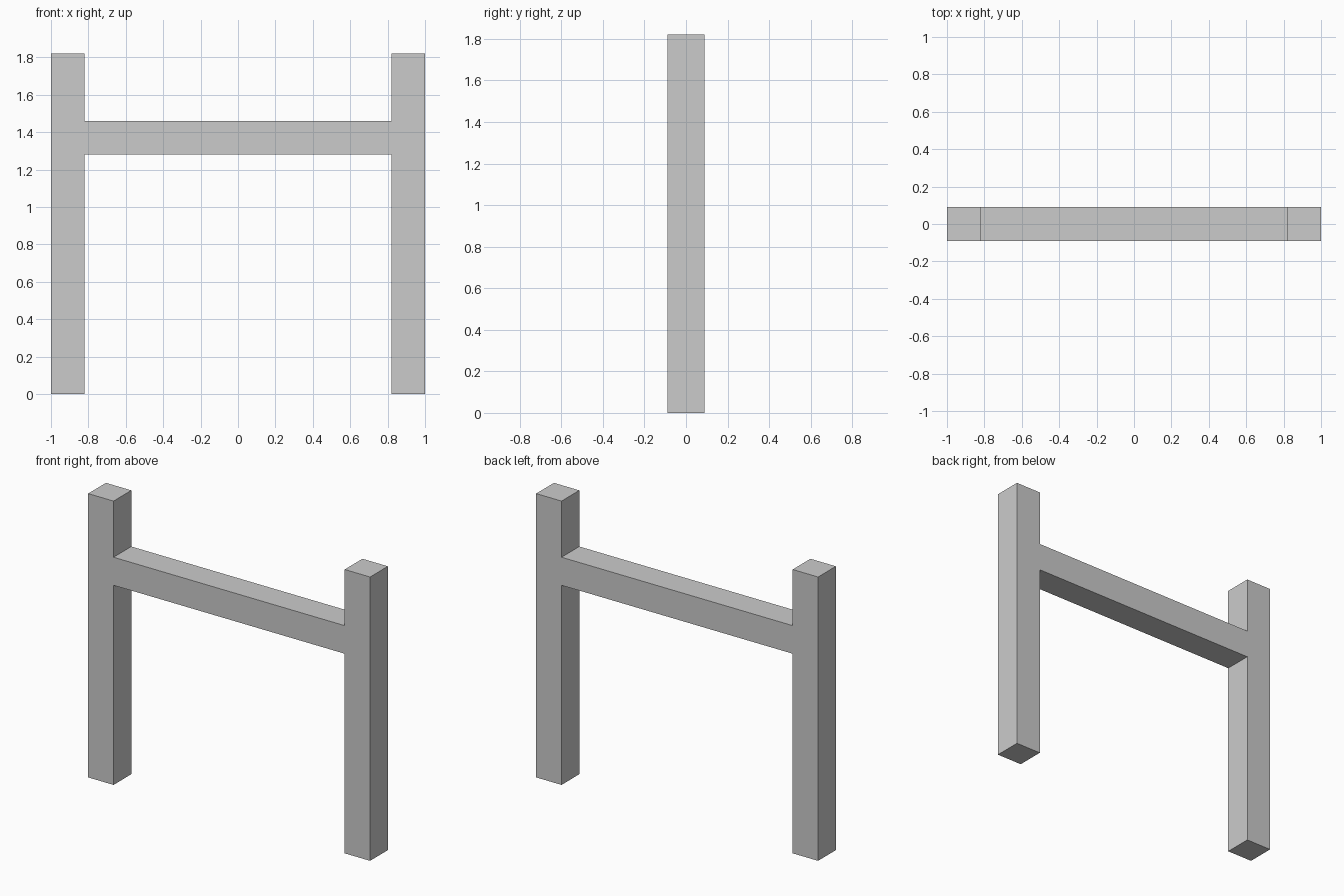
import bpy, bmesh

if "Cube" in bpy.data.objects:
    bpy.data.objects.remove(bpy.data.objects["Cube"])

HALF_W, POST, TOP = 1.0, 0.18, 1.82
RAIL_LOW, RAIL_HIGH = 1.28, 1.46
INNER = HALF_W - POST

# H-shaped outline: right half, then mirrored back up the left side
right = [(INNER, RAIL_LOW), (INNER, 0), (HALF_W, 0),
         (HALF_W, TOP), (INNER, TOP), (INNER, RAIL_HIGH)]
outline = right + [(-x, z) for x, z in reversed(right)]

# Two square posts joined by a flush crossbar, extruded front to back
bm = bmesh.new()
face = bm.faces.new([bm.verts.new((x, -POST / 2, z)) for x, z in outline])
extruded = bmesh.ops.extrude_face_region(bm, geom=[face])["geom"]
bmesh.ops.translate(bm, vec=(0, POST, 0),
                    verts=[v for v in extruded if isinstance(v, bmesh.types.BMVert)])
bmesh.ops.recalc_face_normals(bm, faces=bm.faces)

mesh = bpy.data.meshes.new("post_and_rail_frame")
bm.to_mesh(mesh)
bm.free()
frame = bpy.data.objects.new("post_and_rail_frame", mesh)
bpy.context.collection.objects.link(frame)
